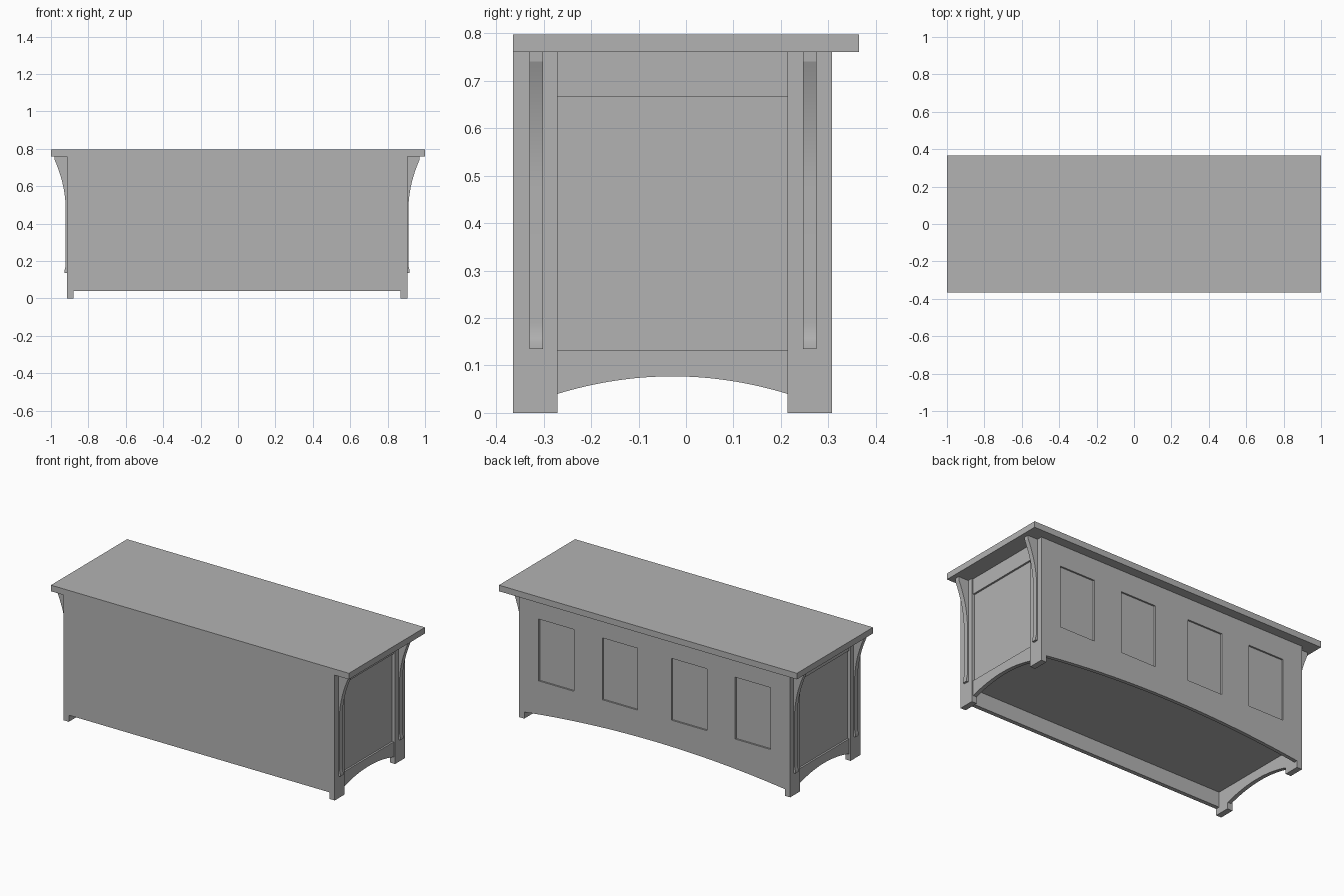
import bpy
import bmesh
import math

if "Cube" in bpy.data.objects:
    bpy.data.objects.remove(bpy.data.objects["Cube"], do_unlink=True)

# One plain finish for the whole cabinet
finish = bpy.data.materials.new("plain_grey")
finish.use_nodes = True
GREY = (0.45, 0.45, 0.45, 1)
finish.diffuse_color = GREY
finish.node_tree.nodes["Principled BSDF"].inputs["Base Color"].default_value = GREY

CX = -0.005                      # centre of the body under the top
HALF, INNER = 0.91, 0.875        # outer and inner leg faces
FRONT, BACK = -0.365, 0.308
LEG_Y = 0.094
UNDER = 0.76                     # underside of the top
SHELF = 0.132


def prism(name, points, axis, lo, hi, smooth=False):
    """Extrude a 2D profile along x or y; the profile's second value is z."""
    bm = bmesh.new()

    def place(p, depth):
        return (depth, p[0], p[1]) if axis == "x" else (p[0], depth, p[1])

    a = [bm.verts.new(place(p, lo)) for p in points]
    b = [bm.verts.new(place(p, hi)) for p in points]
    bm.faces.new(a)
    bm.faces.new(b)
    for i in range(len(points)):
        j = (i + 1) % len(points)
        bm.faces.new((a[i], a[j], b[j], b[i]))
    bmesh.ops.recalc_face_normals(bm, faces=bm.faces)
    mesh = bpy.data.meshes.new(name)
    bm.to_mesh(mesh)
    bm.free()
    mesh.materials.append(finish)
    obj = bpy.data.objects.new(name, mesh)
    bpy.context.collection.objects.link(obj)
    if smooth:
        bpy.ops.object.select_all(action="DESELECT")
        obj.select_set(True)
        bpy.context.view_layer.objects.active = obj
        bpy.ops.object.shade_smooth_by_angle(angle=math.radians(20))
    return obj


def box(name, x, y, z):
    x, y = sorted(x), sorted(y)
    pts = [(x[0], z[0]), (x[1], z[0]), (x[1], z[1]), (x[0], z[1])]
    return prism(name, pts, "y", y[0], y[1])


def arch_profile(lo, hi, spring, crown, top, steps=32):
    """Rail outline with a shallow arched lower edge."""
    pts = [(hi, top), (lo, top)]
    for i in range(steps + 1):
        t = i / steps
        pts.append((lo + (hi - lo) * t, spring + (crown - spring) * (1 - (2 * t - 1) ** 2)))
    return pts


def corbel_profile(side):
    """Slim bracket: wide at the top, sweeping in, with a small toe."""
    pts = [(0, 0.135), (0.013, 0.135), (0.013, 0.15)]
    for i in range(1, 7):
        t = i / 6
        pts.append((0.006 + 0.007 * (1 - t) ** 2, 0.15 + 0.04 * t))
    for i in range(21):
        t = i / 20
        pts.append((0.006 + 0.059 * t ** 2, 0.47 + 0.27 * t))
    pts += [(0.066, UNDER), (0, UNDER)]
    return [(CX + side * (HALF + d), z) for d, z in pts]


# Top, shelf and front panel
box("top", (-1, 1), (-0.365, 0.365), (UNDER, 0.797))
box("bottom_shelf", (CX - INNER, CX + INNER), (FRONT + 0.025, BACK - 0.02), (SHELF, SHELF + 0.03))
box("front_panel", (CX - INNER, CX + INNER), (FRONT, FRONT + 0.025), (0.04, UNDER))

LEGS = {"front": (FRONT, FRONT + LEG_Y), "back": (BACK - LEG_Y, BACK)}
CORBELS = {"front": (-0.33, -0.301), "back": (0.247, 0.275)}
IN_LO, IN_HI = LEGS["front"][1], LEGS["back"][0]

# Ends and doors, repeated on both sides
for label, s in (("left", 1), ("right", -1)):
    def span(a, b):
        return sorted((CX + s * a, CX + s * b))

    for place, ys in LEGS.items():
        box(f"{place}_leg_{label}", span(INNER, HALF), ys, (0, UNDER))
        prism(f"{place}_corbel_{label}", corbel_profile(s), "y", *CORBELS[place], smooth=True)
    rail = span(0.877, 0.901)
    prism(f"end_lower_rail_{label}", arch_profile(IN_LO, IN_HI, 0.04, 0.077, SHELF), "x", *rail, smooth=True)
    box(f"end_upper_rail_{label}", rail, (IN_LO, IN_HI), (0.667, UNDER))
    box(f"end_panel_{label}", span(0.877, 0.89), (IN_LO, IN_HI), (SHELF, 0.667))

    # Door with two recessed panels
    stiles = [(0, 0.114), (0.35, 0.541), (0.778, INNER)]
    door_y = (BACK - 0.022, BACK)
    for i, (a, b) in enumerate(stiles):
        box(f"door_stile_{label}_{i + 1}", span(a, b), door_y, (0.255, 0.63))
    box(f"door_lower_rail_{label}", span(0, INNER), door_y, (SHELF, 0.255))
    box(f"door_upper_rail_{label}", span(0, INNER), door_y, (0.63, UNDER))
    box(f"door_panel_{label}", span(0, INNER), (BACK - 0.03, BACK - 0.01), (0.25, 0.635))

# Arched rail beneath the doors
prism("back_lower_rail", arch_profile(CX - INNER, CX + INNER, 0.04, 0.095, SHELF), "y",
      BACK - 0.022, BACK, smooth=True)
